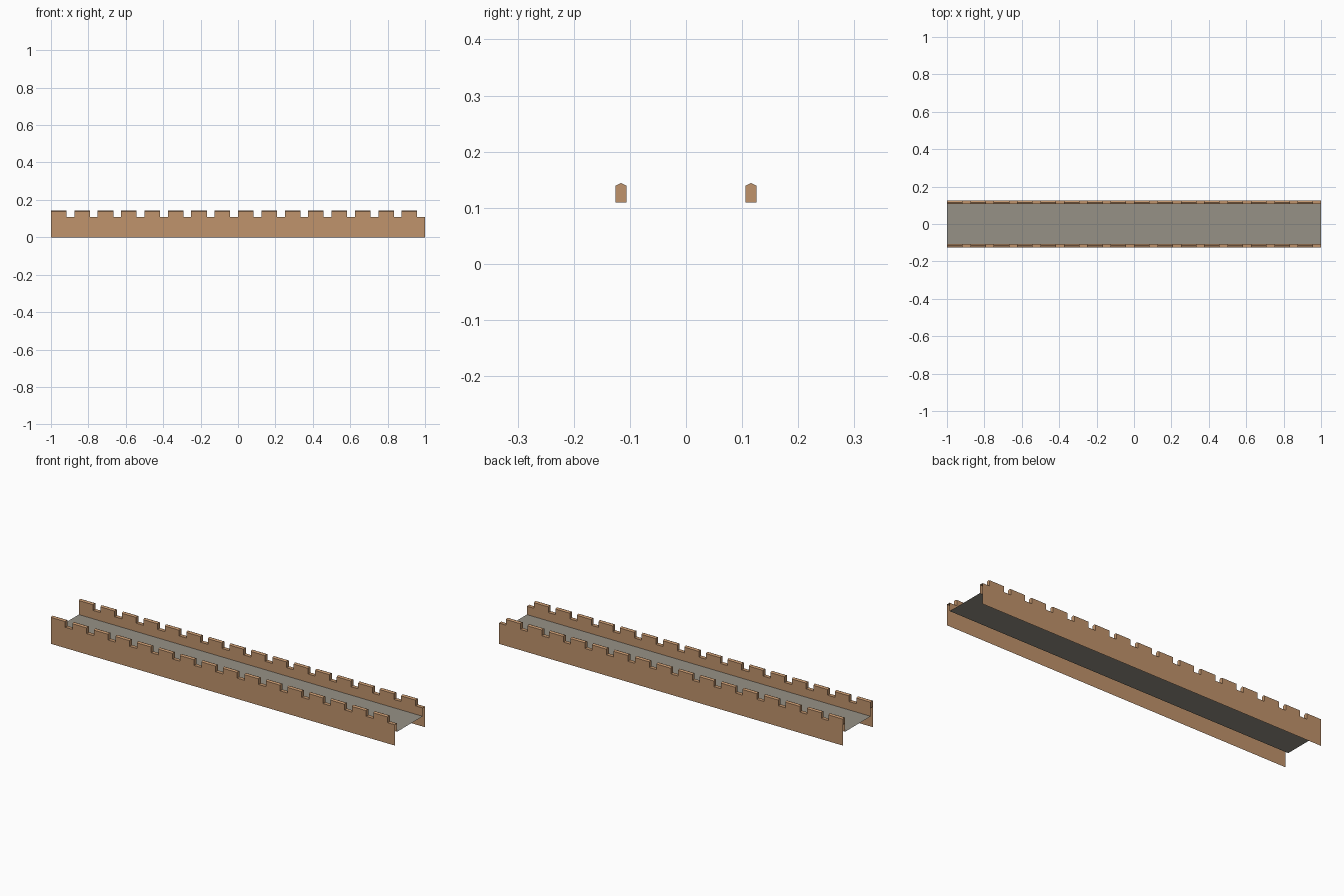
import bpy, bmesh

if "Cube" in bpy.data.objects:
    bpy.data.objects.remove(bpy.data.objects["Cube"])

LENGTH, COUNT = 2.0, 16          # wall length and number of merlons per side
PITCH = LENGTH / COUNT
MERLON = PITCH * 2 / 3           # merlon width, the rest is a gap
OUT, MID, IN = -0.126, -0.116, -0.106
FLOOR, LEDGE, SHOULDER, PEAK = 0.065, 0.109, 0.139, 0.144


def material(name, color):
    m = bpy.data.materials.new(name)
    m.diffuse_color = (*color, 1)
    m.use_nodes = True
    m.node_tree.nodes["Principled BSDF"].inputs["Base Color"].default_value = m.diffuse_color
    return m


def finish(bm, name, mat):
    bmesh.ops.remove_doubles(bm, verts=bm.verts, dist=1e-5)
    mesh = bpy.data.meshes.new(name)
    bm.to_mesh(mesh)
    bm.free()
    mesh.materials.append(mat)
    ob = bpy.data.objects.new(name, mesh)
    bpy.context.collection.objects.link(ob)
    return ob


def face(bm, pts):
    bm.faces.new([bm.verts.new(p) for p in pts])


def strip(bm, profile, x0, x1):
    # extrude an open (y, z) profile along x
    for p, q in zip(profile, profile[1:]):
        face(bm, [(x0, *p), (x1, *p), (x1, *q), (x0, *q)])


brick = material("tan_brick", (0.53, 0.295, 0.15))
stone = material("grey_stone", (0.305, 0.285, 0.24))

# Crenellated parapet walls: open-ended shells, mirrored to the back
cap = [(OUT, LEDGE), (OUT, SHOULDER), (MID, PEAK), (IN, SHOULDER), (IN, LEDGE)]
high = [(OUT, 0)] + cap + [(IN, FLOOR)]
low = [(OUT, 0), (OUT, LEDGE), (IN, LEDGE), (IN, FLOOR)]

bm = bmesh.new()
for i in range(COUNT):
    x0 = -LENGTH / 2 + i * PITCH
    x1, x2 = x0 + MERLON, x0 + PITCH
    strip(bm, high, x0, x1)
    strip(bm, low, x1, x2)
    face(bm, [(x0, *p) for p in cap])             # merlon left end
    face(bm, [(x1, *p) for p in reversed(cap)])   # merlon right end
walls = finish(bm, "parapet_walls", brick)
mirror = walls.modifiers.new("mirror", "MIRROR")
mirror.use_axis = (False, True, False)

# Walkway between the walls
bm = bmesh.new()
strip(bm, [(IN, FLOOR), (-IN, FLOOR)], -LENGTH / 2, LENGTH / 2)
finish(bm, "walkway", stone)
